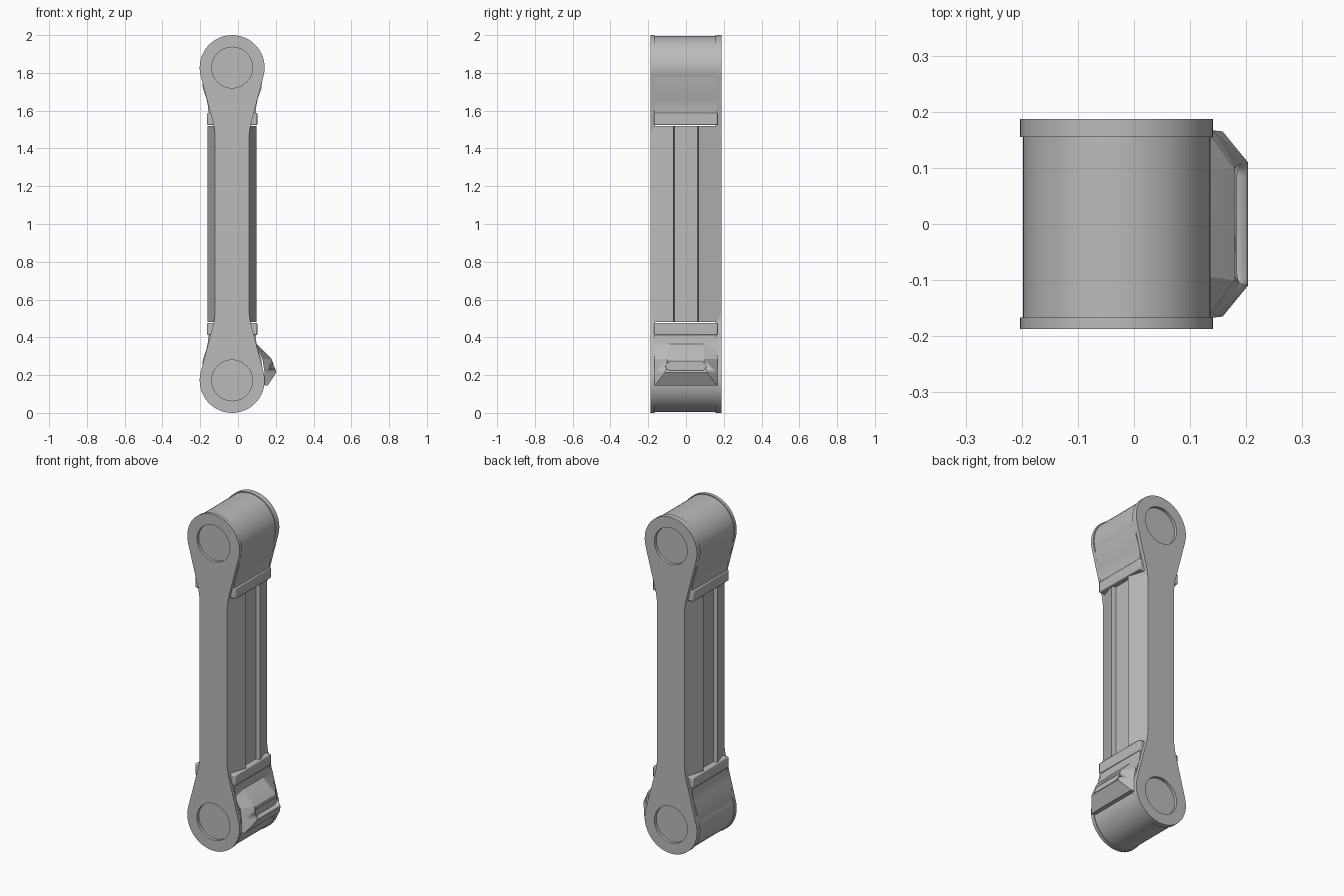
import bpy, bmesh, math
from mathutils import Vector

if "Cube" in bpy.data.objects:
    bpy.data.objects.remove(bpy.data.objects["Cube"])

CX = -0.031            # centre line of the link
R = 0.172              # eye radius
EYES = (R, 2 - R)      # pin heights
HOLE = 0.108

steel = bpy.data.materials.new("plain_grey")
steel.use_nodes = True
GREY = (0.5, 0.5, 0.5, 1)
steel.diffuse_color = GREY
steel.node_tree.nodes["Principled BSDF"].inputs["Base Color"].default_value = GREY


def finish(name, bm, bevel=0.0, smooth=25):
    bmesh.ops.recalc_face_normals(bm, faces=bm.faces)
    me = bpy.data.meshes.new(name)
    bm.to_mesh(me)
    bm.free()
    me.materials.append(steel)
    ob = bpy.data.objects.new(name, me)
    bpy.context.collection.objects.link(ob)
    if bevel:
        mod = ob.modifiers.new("edge", "BEVEL")
        mod.width, mod.segments = bevel, 2
        mod.limit_method, mod.angle_limit = "ANGLE", math.radians(40)
    bpy.ops.object.select_all(action="DESELECT")
    ob.select_set(True)
    bpy.context.view_layer.objects.active = ob
    bpy.ops.object.shade_smooth_by_angle(angle=math.radians(smooth))
    return ob


def prism(name, points, a, b, bevel=0.0):
    """Extrude a closed 3D outline, given as a function of depth, from a to b."""
    bm = bmesh.new()
    ends = [[bm.verts.new(p) for p in points(d)] for d in (a, b)]
    n = len(ends[0])
    for ring in ends:
        bm.faces.new(ring)
    for i in range(n):
        j = (i + 1) % n
        bm.faces.new((ends[0][i], ends[0][j], ends[1][j], ends[1][i]))
    return finish(name, bm, bevel)


def along_y(outline):
    return lambda y: [(CX + x, y, z) for x, z in outline]


def circle(r, zc, n=48):
    return [(r * math.cos(2 * math.pi * i / n), zc + r * math.sin(2 * math.pi * i / n))
            for i in range(n)]


def dogbone(r, waist, z_waist):
    """Closed outline: two round eyes joined by a narrow waist."""
    start = math.radians(-15)
    arc = [(r * math.cos(t), EYES[1] + r * math.sin(t))
           for t in (start + (math.pi - 2 * start) * i / 30 for i in range(31))]
    # softened entry from the eye taper into the waist
    entry = [(waist, z_waist), (waist + 0.008, z_waist + 0.055)]
    top = entry + arc + [(-x, z) for x, z in reversed(entry)]
    return top + [(-x, 2 - z) for x, z in top]


# Side plates with pin holes
def side_plate(name, y0, y1):
    cu = bpy.data.curves.new(name, "CURVE")
    cu.dimensions, cu.fill_mode = "2D", "BOTH"
    cu.extrude = (y1 - y0) / 2
    for pts in [dogbone(R, 0.09, 1.47)] + [circle(HOLE, z) for z in EYES]:
        sp = cu.splines.new("POLY")
        sp.points.add(len(pts) - 1)
        sp.use_cyclic_u = True
        for p, (x, z) in zip(sp.points, pts):
            p.co = (x, z, 0, 1)
    ob = bpy.data.objects.new(name, cu)
    bpy.context.collection.objects.link(ob)
    ob.location = (CX, (y0 + y1) / 2, 0)
    ob.rotation_euler.x = math.pi / 2
    cu.materials.append(steel)
    bpy.ops.object.select_all(action="DESELECT")
    ob.select_set(True)
    bpy.context.view_layer.objects.active = ob
    bpy.ops.object.convert(target="MESH")
    bpy.ops.object.shade_smooth_by_angle(angle=math.radians(25))


side_plate("front_plate", -0.187, -0.167)
side_plate("back_plate", 0.155, 0.187)

# Column with a shallow channel down each side
quarter = [(0.09, 0.187), (0.13, 0.067), (0.105, 0.062)]
half = quarter + [(x, -y) for x, y in reversed(quarter)]
section = half + [(-x, -y) for x, y in half]
prism("column", lambda z: [(CX + x, y, z) for x, y in section], 0.48, 1.52)

for label, zc, s in (("lower", EYES[0], 1), ("upper", EYES[1], -1)):
    # Eye barrel and pin
    prism(label + "_barrel", along_y(circle(0.167, zc)), -0.168, 0.156)
    prism(label + "_pin", along_y(circle(HOLE - 0.001, zc)), -0.171, 0.171)
    # Neck sweeping from the barrel to the column
    side = [(0.163, 0.0), (0.155, 0.11), (0.136, 0.165), (0.127, 0.21), (0.125, 0.29)]
    neck = side + [(-x, z) for x, z in reversed(side)]
    prism(label + "_neck", along_y([(x, zc + s * z) for x, z in neck]), -0.168, 0.165)
    # Collar gripping the column end
    prism(label + "_collar",
          along_y([(x, zc + s * z) for x, z in
                   ((0.133, 0.24), (0.133, 0.305), (-0.133, 0.305), (-0.133, 0.24))]),
          -0.17, 0.167, 0.006)

# Faceted boss on the left of the lower eye: rows of (x, z, half width)
rows = [(0.05, 0.40, 0.08), (0.10, 0.365, 0.09), (0.178, 0.285, 0.10),
        (0.203, 0.215, 0.11), (0.158, 0.145, 0.165), (0.05, 0.145, 0.165)]
bm = bmesh.new()
bases = [(0.05, 0.41), (0.095, 0.355), (0.13, 0.285), (0.14, 0.215), (0.14, 0.146), (0.05, 0.146)]
loops = []
for (x, z, w), (bx, bz) in zip(rows, bases):
    loops.append([bm.verts.new(p) for p in
                  ((bx, -0.167, bz), (x, -w, z), (x, w, z), (bx, 0.167, bz))])
for a, b in zip(loops, loops[1:]):
    for i in range(3):
        bm.faces.new((a[i], a[i + 1], b[i + 1], b[i]))
    bm.faces.new((a[3], a[0], b[0], b[3]))
bm.faces.new(loops[0])
bm.faces.new(loops[-1])
boss = finish("boss", bm, 0.0, 15)

# Slot cut into the sloping face of the boss
slot = []
for side in (1, -1):
    for i in range(9):
        t = math.pi * i / 8
        slot.append((side * (0.085 + 0.022 * math.sin(t)), 0.247 + side * 0.022 * math.cos(t)))
cutter = prism("slot_cutter", lambda x: [(x, y, z) for y, z in slot], 0.18, 0.26)
cut = boss.modifiers.new("slot", "BOOLEAN")
cut.operation, cut.object, cut.solver = "DIFFERENCE", cutter, "EXACT"
cutter.hide_render = True
cutter.hide_viewport = True
